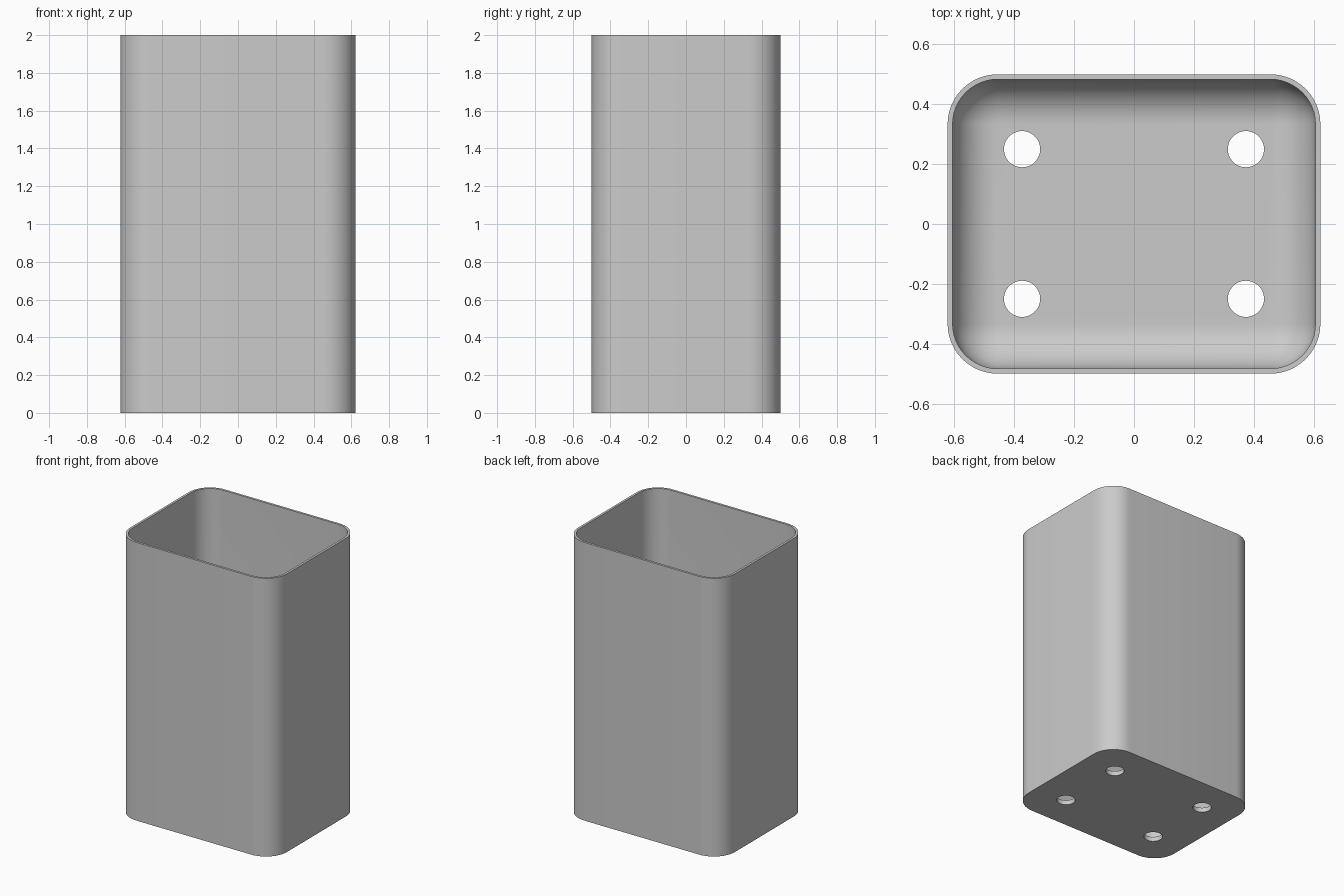
import bpy, bmesh, math
from mathutils import Vector

cube = bpy.data.objects.get("Cube")
if cube:
    bpy.data.objects.remove(cube, do_unlink=True)

HALF_X, HALF_Y, HEIGHT = 0.623, 0.5, 2.0
WALL, FLOOR = 0.0167, 0.033
CORNER = 0.167
FILLET = CORNER - WALL
STEPS = 12

grey = bpy.data.materials.new("plain_grey")
grey.use_nodes = True
colour = (0.6, 0.6, 0.6, 1)
grey.diffuse_color = colour
grey.node_tree.nodes["Principled BSDF"].inputs["Base Color"].default_value = colour


def rounded_ring(bm, inset, z):
    """Rounded rectangle of vertices, shrunk by inset."""
    radius = max(CORNER - inset, 0)
    verts = []
    for i, (sx, sy) in enumerate([(1, 1), (-1, 1), (-1, -1), (1, -1)]):
        for k in range(STEPS + 1):
            a = math.pi / 2 * (i + k / STEPS)
            verts.append(bm.verts.new((sx * (HALF_X - CORNER) + radius * math.cos(a),
                                       sy * (HALF_Y - CORNER) + radius * math.sin(a), z)))
    return verts


# Wall section: outside, rim, inside, then the fillet into the floor
profile = [(0, 0), (0, HEIGHT), (WALL, HEIGHT)]
for k in range(STEPS + 1):
    a = math.pi / 2 * k / STEPS
    profile.append((WALL + FILLET * (1 - math.cos(a)), FLOOR + FILLET * (1 - math.sin(a))))

bm = bmesh.new()
rings = [rounded_ring(bm, inset, z) for inset, z in profile]
for low, high in zip(rings, rings[1:]):
    for i in range(len(low)):
        j = (i + 1) % len(low)
        bm.faces.new((low[i], low[j], high[j], high[i]))
bm.faces.new(rings[0])
bm.faces.new(rings[-1])
bmesh.ops.remove_doubles(bm, verts=bm.verts, dist=1e-5)
bmesh.ops.recalc_face_normals(bm, faces=bm.faces)
mesh = bpy.data.meshes.new("container_body")
bm.to_mesh(mesh)
bm.free()
mesh.materials.append(grey)
body = bpy.data.objects.new("container_body", mesh)
bpy.context.collection.objects.link(body)

# Four drain holes through the floor
cutters = []
for sx in (-1, 1):
    for sy in (-1, 1):
        bpy.ops.mesh.primitive_cylinder_add(vertices=48, radius=0.0605, depth=0.2,
                                            location=(sx * 0.374, sy * 0.25, 0))
        cutter = bpy.context.object
        cutter.name = "drain_hole_cutter"
        cutter.hide_render = True
        cutter.data.materials.append(grey)
        cutters.append(cutter)

bpy.ops.object.select_all(action='DESELECT')
body.select_set(True)
bpy.context.view_layer.objects.active = body
for cutter in cutters:
    mod = body.modifiers.new("drain_hole", 'BOOLEAN')
    mod.operation = 'DIFFERENCE'
    mod.solver = 'EXACT'
    mod.object = cutter
    bpy.ops.object.modifier_apply(modifier=mod.name)
for cutter in cutters:
    bpy.data.objects.remove(cutter, do_unlink=True)

bpy.ops.object.shade_smooth_by_angle(angle=math.radians(30))
